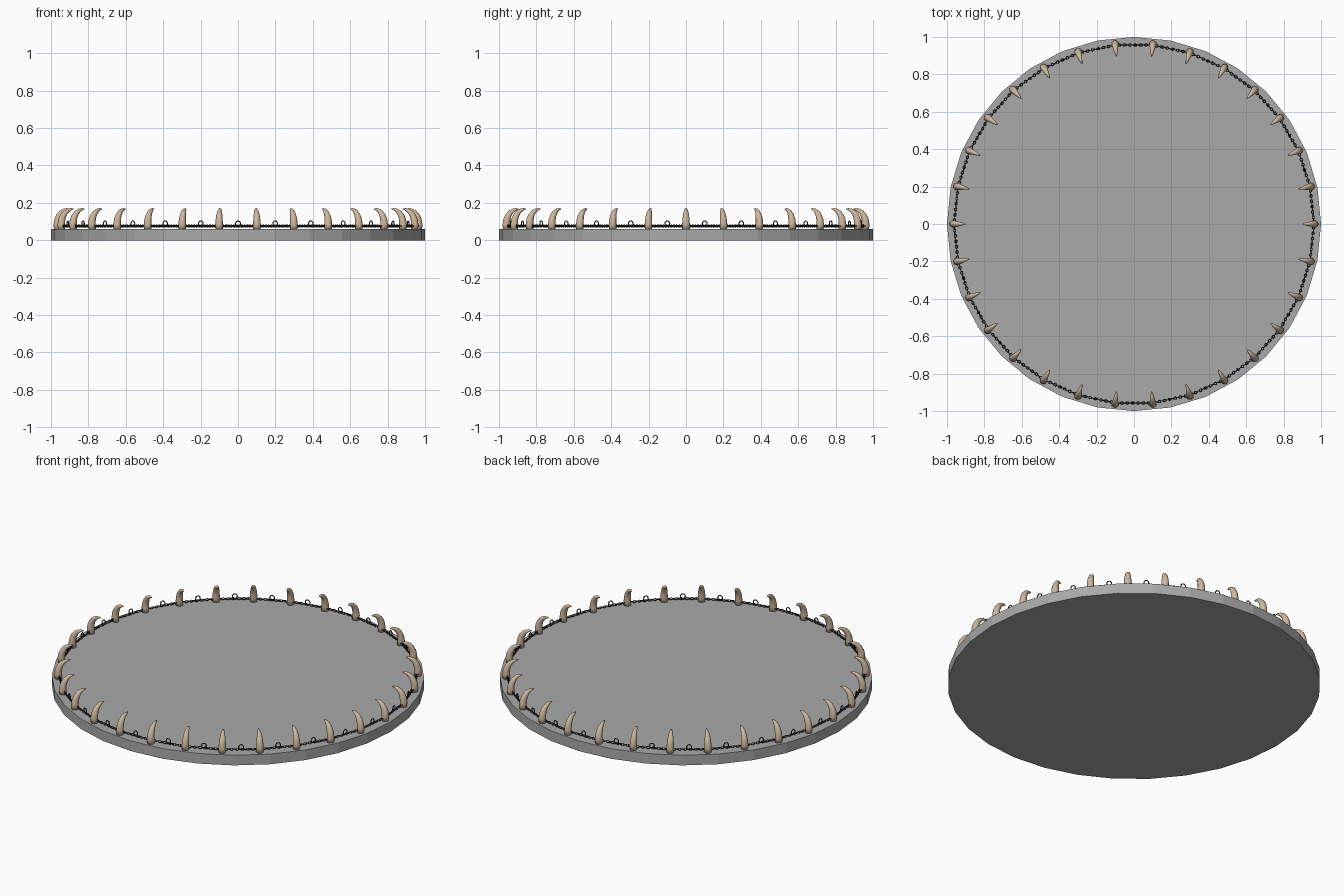
import bpy, bmesh, math
from mathutils import Vector, Matrix

if "Cube" in bpy.data.objects:
    bpy.data.objects.remove(bpy.data.objects["Cube"])


def material(name, rgb):
    m = bpy.data.materials.new(name)
    m.diffuse_color = (*rgb, 1)
    m.use_nodes = True
    m.node_tree.nodes["Principled BSDF"].inputs["Base Color"].default_value = m.diffuse_color
    return m


stone = material("stone grey", (0.40, 0.40, 0.40))
bone = material("bone", (0.62, 0.48, 0.34))
iron = material("dark iron", (0.03, 0.03, 0.032))

TEETH = 30
STEP = 2 * math.pi / TEETH
TOP = 0.06
CHAIN_R = 0.962


def finish(bm, name, mat, smooth=True):
    bmesh.ops.recalc_face_normals(bm, faces=bm.faces)
    me = bpy.data.meshes.new(name)
    bm.to_mesh(me)
    bm.free()
    me.materials.append(mat)
    for p in me.polygons:
        p.use_smooth = smooth
    ob = bpy.data.objects.new(name, me)
    bpy.context.collection.objects.link(ob)
    return ob


def loft(bm, rings):
    # skin a list of vertex rings and cap both ends
    n = len(rings[0])
    for a, b in zip(rings, rings[1:]):
        for i in range(n):
            j = (i + 1) % n
            bm.faces.new((a[i], a[j], b[j], b[i]))
    bm.faces.new(rings[0])
    bm.faces.new(rings[-1])


def add_link(bm, mat, a, b, wire, seg, sides):
    # oval ring in the local XZ plane
    rings = []
    for i in range(seg):
        t = 2 * math.pi * i / seg
        c, s = math.cos(t), math.sin(t)
        ring = []
        for j in range(sides):
            p = 2 * math.pi * j / sides
            o = wire * math.cos(p)
            ring.append(bm.verts.new(mat @ Vector(((a + o) * c, wire * math.sin(p), (b + o) * s))))
        rings.append(ring)
    for i in range(seg):
        r, q = rings[i], rings[(i + 1) % seg]
        for j in range(sides):
            k = (j + 1) % sides
            bm.faces.new((r[j], r[k], q[k], q[j]))


# base disc
bm = bmesh.new()
bmesh.ops.create_cone(bm, cap_ends=True, segments=32, radius1=1, radius2=1, depth=TOP,
                      matrix=Matrix.Translation((0, 0, TOP / 2)))
finish(bm, "base_disc", stone, False)

# ring of curved teeth: (radius from centre, height, thickness)
SPINE = [(0.964, 0.055, 0.020), (0.966, 0.085, 0.0205), (0.963, 0.110, 0.019),
         (0.955, 0.132, 0.0165), (0.943, 0.149, 0.0135), (0.928, 0.160, 0.010),
         (0.912, 0.166, 0.006), (0.900, 0.167, 0.002)]
bm = bmesh.new()
for k in range(TEETH):
    rot = Matrix.Rotation(k * STEP, 3, 'Z')
    rings = []
    for i, (r, z, w) in enumerate(SPINE):
        lo, hi = SPINE[max(i - 1, 0)], SPINE[min(i + 1, len(SPINE) - 1)]
        d = Vector((hi[0] - lo[0], 0, hi[1] - lo[1])).normalized()
        n = Vector((d.z, 0, -d.x))
        ring = []
        for j in range(12):
            t = 2 * math.pi * j / 12
            v = Vector((r, 0, z)) + n * w * math.cos(t) + Vector((0, w * math.sin(t), 0))
            ring.append(bm.verts.new(rot @ v))
        rings.append(ring)
    loft(bm, rings)
finish(bm, "teeth", bone)

# chain: straight runs of links between neighbouring teeth, alternately turned
LINKS = 14
bm = bmesh.new()
for k in range(TEETH):
    half = CHAIN_R * math.sin(STEP / 2)
    frame = (Matrix.Rotation((k + 0.5) * STEP - math.pi / 2, 4, 'Z')
             @ Matrix.Translation((0, CHAIN_R * math.cos(STEP / 2), 0.076)))
    for i in range(LINKS):
        x = half * (2 * (i + 0.5) / LINKS - 1)
        m = frame @ Matrix.Translation((x, 0, 0)) @ Matrix.Rotation(math.pi / 2 * (i % 2), 4, 'X')
        add_link(bm, m, 0.0085, 0.006, 0.0022, 10, 6)
finish(bm, "chain", iron)

# upright ring midway between each pair of teeth
bm = bmesh.new()
for k in range(TEETH):
    frame = (Matrix.Rotation((k + 0.5) * STEP - math.pi / 2, 4, 'Z')
             @ Matrix.Translation((0, CHAIN_R * math.cos(STEP / 2), 0.088)))
    add_link(bm, frame, 0.013, 0.015, 0.003, 16, 6)
finish(bm, "chain_rings", iron)
